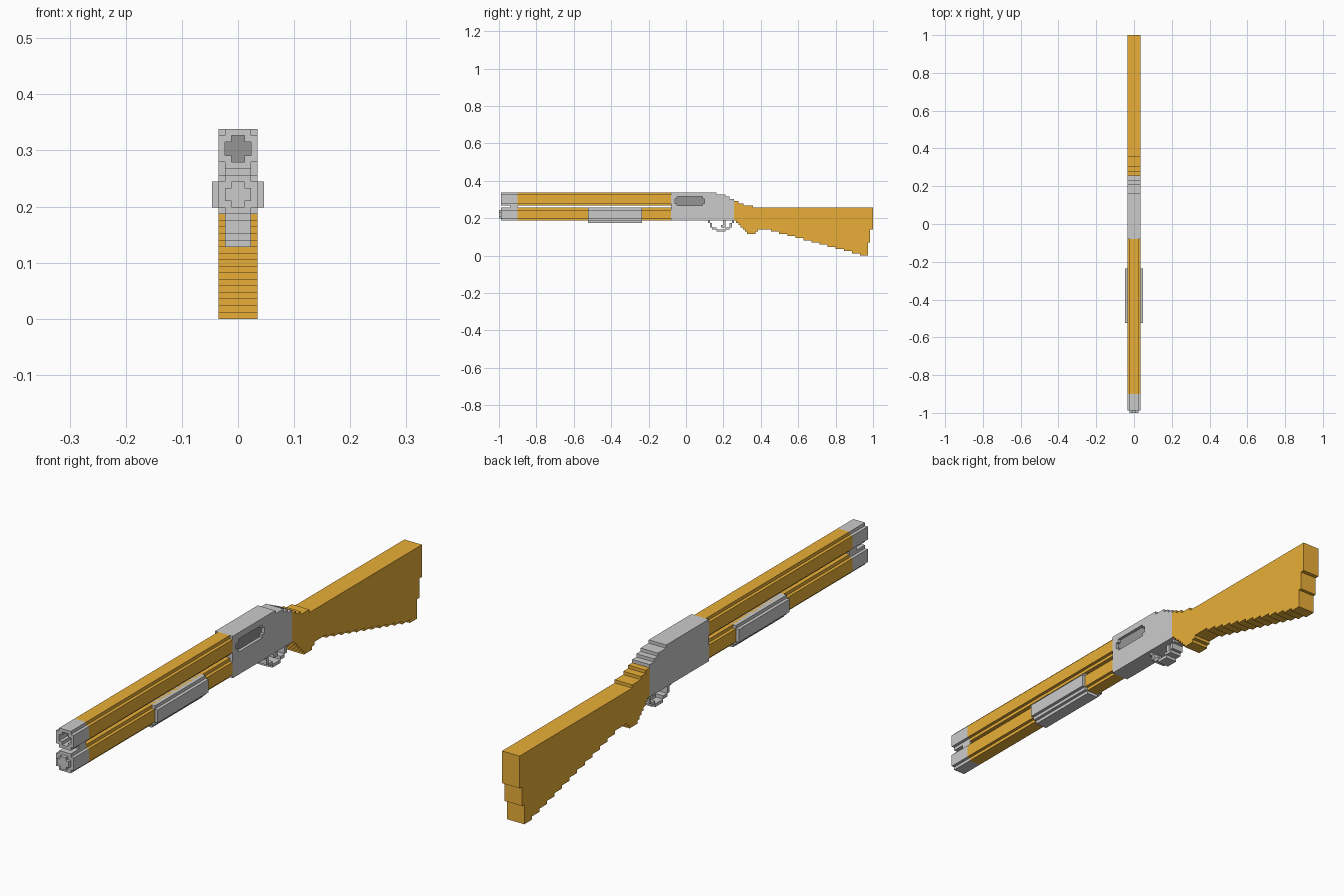
import bpy, bmesh

if "Cube" in bpy.data.objects:
    bpy.data.objects.remove(bpy.data.objects["Cube"])

U = 0.01166  # one block of the stepped grid


def material(name, rgb):
    m = bpy.data.materials.new(name)
    m.diffuse_color = (*rgb, 1)
    m.use_nodes = True
    m.node_tree.nodes["Principled BSDF"].inputs["Base Color"].default_value = m.diffuse_color
    return m


ORANGE = material("orange_wood", (0.82, 0.43, 0.04))
DARK = material("dark_metal", (0.30, 0.30, 0.30))


def finish(name, bm, mat=None):
    bmesh.ops.remove_doubles(bm, verts=bm.verts, dist=1e-6)
    bmesh.ops.recalc_face_normals(bm, faces=bm.faces)
    me = bpy.data.meshes.new(name)
    bm.to_mesh(me)
    bm.free()
    ob = bpy.data.objects.new(name, me)
    bpy.context.collection.objects.link(ob)
    if mat:
        me.materials.append(mat)
    return ob


def plate(name, profile, x0, x1, mat=None):
    """Extrude a side profile of (y, z) points from x0 to x1."""
    bm = bmesh.new()
    a = [bm.verts.new((x0, y, z)) for y, z in profile]
    face = bm.faces.new(a)
    ext = bmesh.ops.extrude_face_region(bm, geom=[face])
    moved = [v for v in ext["geom"] if isinstance(v, bmesh.types.BMVert)]
    bmesh.ops.translate(bm, verts=moved, vec=(x1 - x0, 0, 0))
    return finish(name, bm, mat)


def ring(r, k=1):
    """Square of half-size r with k stepped corners, in blocks."""
    q = []
    for i in range(k):
        q += [(r - i, r - k + i), (r - i - 1, r - k + i)]
    q.append((r - k, r))
    out = []
    for _ in range(4):
        out += q
        q = [(-b, a) for a, b in q]
    return out


def loft(name, zc, sections, mat=None):
    """Skin stepped rings along y; sections are (y, ring)."""
    bm = bmesh.new()
    loops = [[bm.verts.new((a * U, y, (zc + b) * U)) for a, b in r] for y, r in sections]
    n = len(loops[0])
    for p, q in zip(loops, loops[1:]):
        for i in range(n):
            j = (i + 1) % n
            bm.faces.new((p[i], p[j], q[j], q[i]))
    bm.faces.new(loops[0])
    bm.faces.new(loops[-1])
    return finish(name, bm, mat)


def stairs(ys, levels):
    """Stepped edge: level i (in blocks) spans ys[i]..ys[i+1]."""
    return [(y, z * U) for i, z in enumerate(levels) for y in (ys[i], ys[i + 1])]


def box(y0, y1, z0, z1):
    return [(y0, z0), (y1, z0), (y1, z1), (y0, z1)]


W = 3 * U
UPPER, LOWER = 26, 19  # barrel centre heights in blocks

# Barrels and their metal tips
for name, zc in (("barrel", UPPER), ("magazine_tube", LOWER)):
    loft(name, zc, [(-0.9, ring(3)), (-0.08, ring(3))], ORANGE)
loft("barrel_tip", UPPER, [(-0.9, ring(3)), (-0.988, ring(3)),
                           (-0.988, ring(2)), (-0.94, ring(2))])
loft("bore_end", UPPER, [(-0.9405, ring(2)), (-0.938, ring(2))], DARK)
loft("tube_tip", LOWER, [(-0.9, ring(3)), (-0.988, ring(3))])
loft("tube_plug", LOWER, [(-0.988, ring(2)), (-1.0, ring(2))])
plate("barrel_clamp", box(-0.94, -0.9, 22 * U, 23 * U), -2 * U, 2 * U)

# Sliding pump grip, flattened below the barrel
pump_ring = [(a, min(b, 3)) for a, b in ring(4, 2)]
pump_ring = [p for i, p in enumerate(pump_ring) if p != pump_ring[i - 1]]
loft("pump_grip", LOWER, [(-0.525, pump_ring), (-0.235, pump_ring)])

# Receiver with stepped rear top
top = stairs([-0.08, 0.163, 0.21, 0.233, 0.257], [29, 28, 27, 26])
receiver = plate("receiver", [(0.257, 16 * U), (-0.08, 16 * U)] + top, -W, W)

# Ejection port recess on the right side, with a dark floor
p0, p1 = -0.06, 0.10
port = [(p0 + U, 23 * U), (p1 - U, 23 * U), (p1 - U, 24 * U), (p1, 24 * U),
        (p1, 26 * U), (p1 - U, 26 * U), (p1 - U, 27 * U), (p0 + U, 27 * U),
        (p0 + U, 26 * U), (p0, 26 * U), (p0, 24 * U), (p0 + U, 24 * U)]
cutter = plate("port_cutter", port, 2 * U, 4 * U)
cutter.hide_render = True
mod = receiver.modifiers.new("port", "BOOLEAN")
mod.operation, mod.object, mod.solver = "DIFFERENCE", cutter, "EXACT"
bpy.context.view_layer.objects.active = receiver
bpy.ops.object.modifier_apply(modifier=mod.name)
bpy.data.objects.remove(cutter)
plate("port_floor", port, 1.9 * U, 2.05 * U, DARK)

# Trigger guard and trigger
g = [0.117 + i * U for i in range(13)]
outer = stairs([g[0], g[1], g[2], g[4], g[8], g[10], g[11], g[12]],
               [15, 13, 12, 11, 12, 13, 15])
inner = stairs([g[1], g[2], g[4], g[8], g[10], g[11]], [15, 13, 12, 13, 15])
guard = [(g[0], 16 * U)] + outer + [(g[12], 16 * U), (g[11], 16 * U)]
guard += inner[::-1] + [(g[1], 16 * U)]
plate("trigger_guard", guard, -2 * U, 2 * U)
plate("trigger", [(g[7], 16 * U), (g[7], 14 * U), (g[6], 14 * U), (g[6], 13 * U),
                  (g[8], 13 * U), (g[8], 16 * U)], -U, U)

# Stock: stepped comb, sloping stepped belly and stepped butt
comb = stairs([0.257, 0.28, 0.308, 0.357, 1.0], [25, 24, 23, 22])
butt = [(1.0, 12 * U), (0.985, 12 * U), (0.985, 6 * U), (0.973, 6 * U)]
belly_y = [0.257 + i * U for i in range(7)] + [0.372, 0.386]
belly_y += [0.455 + i * 0.0432 for i in range(13)]
belly = stairs(belly_y, [16, 15, 14, 13, 12, 11, 10, 11, 12] + list(range(11, -1, -1)))
plate("stock", comb + butt + belly[::-1], -W, W, ORANGE)
